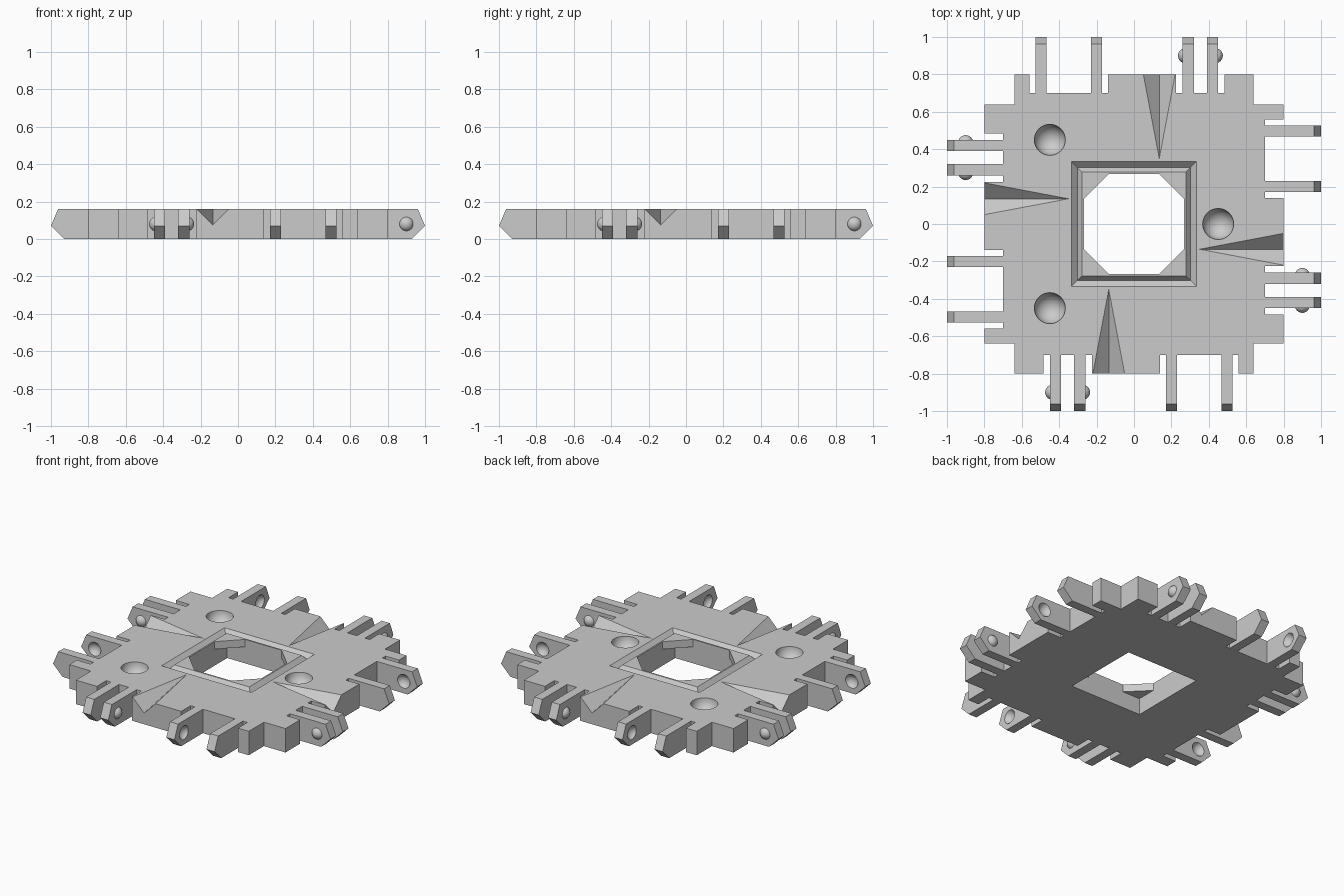
import bpy, bmesh, math
from mathutils import Matrix, Vector

cube = bpy.data.objects.get("Cube")
if cube:
    bpy.data.objects.remove(cube, do_unlink=True)

TOP = 0.16
grey = bpy.data.materials.new("plain grey")
grey.use_nodes = True
colour = (0.6, 0.6, 0.6, 1)
grey.diffuse_color = colour
grey.node_tree.nodes["Principled BSDF"].inputs["Base Color"].default_value = colour


def finish(name, bm):
    bmesh.ops.recalc_face_normals(bm, faces=bm.faces[:])
    mesh = bpy.data.meshes.new(name)
    bm.to_mesh(mesh)
    bm.free()
    mesh.materials.append(grey)
    ob = bpy.data.objects.new(name, mesh)
    bpy.context.collection.objects.link(ob)
    return ob


def prism(name, points, offset):
    """Extrude a flat outline along an offset."""
    bm = bmesh.new()
    face = bm.faces.new([bm.verts.new(p) for p in points])
    moved = bmesh.ops.extrude_face_region(bm, geom=[face])["geom"]
    bmesh.ops.translate(bm, vec=offset, verts=[v for v in moved if isinstance(v, bmesh.types.BMVert)])
    return finish(name, bm)


def ball(name, centre, radius):
    bm = bmesh.new()
    bmesh.ops.create_uvsphere(bm, u_segments=32, v_segments=16, radius=radius,
                              matrix=Matrix.Translation(centre))
    return finish(name, bm)


def activate(ob):
    bpy.ops.object.select_all(action='DESELECT')
    ob.select_set(True)
    bpy.context.view_layer.objects.active = ob


def cut(ob, cutter):
    mod = ob.modifiers.new("cut", 'BOOLEAN')
    mod.object, mod.operation, mod.solver = cutter, 'DIFFERENCE', 'EXACT'
    activate(ob)
    bpy.ops.object.modifier_apply(modifier=mod.name)
    bpy.data.objects.remove(cutter, do_unlink=True)


def smooth(ob):
    activate(ob)
    bpy.ops.object.shade_smooth_by_angle(angle=math.radians(30))


def quarter(i):
    return Matrix.Rotation(i * math.pi / 2, 4, 'Z')


def repeat(ob):
    """Copy a front part to the other three sides."""
    for i in range(1, 4):
        copy = ob.copy()
        copy.matrix_world = quarter(i)
        bpy.context.collection.objects.link(copy)


# Plate outline: one notched side, turned four times
E, N, C = 0.8, 0.7, 0.64
side = [(-C, -C), (-C, -E), (-0.485, -E), (-0.485, -N), (-0.225, -N), (-0.225, -E),
        (0.14, -E), (0.14, -N), (0.56, -N), (0.56, -E), (C, -E)]
outline = [quarter(i) @ Vector((x, y, 0)) for i in range(4) for x, y in side]
plate = prism("plate", outline, (0, 0, TOP))

# Square central opening
H = 0.267
square = [(-1, -1), (1, -1), (1, 1), (-1, 1)]
cut(plate, prism("opening_cutter", [(x * H, y * H, -0.1) for x, y in square], (0, 0, 0.4)))

# V groove around the opening
bm = bmesh.new()
section = [(0.333, TOP), (0.302, 0.129), (0.277, TOP), (0.277, 0.2), (0.333, 0.2)]
rings = [[bm.verts.new((x * r, y * r, z)) for x, y in square] for r, z in section]
for a, b in zip(rings, rings[1:] + rings[:1]):
    for i in range(4):
        j = (i + 1) % 4
        bm.faces.new((a[i], a[j], b[j], b[i]))
cut(plate, finish("groove_cutter", bm))

# Tapered V channel on each side, deepest at the rim
for i in range(4):
    bm = bmesh.new()
    apex = Vector((-0.135, -0.35, TOP))
    rim = [Vector(p) for p in [(-0.22, -E, TOP), (-0.05, -E, TOP), (-0.135, -E, 0.075)]]
    far = [apex + (p - apex) * 1.2 for p in rim]
    lift = Vector((0, 0, 0.05))
    pts = [apex, apex + lift] + far + [far[0] + lift, far[1] + lift]
    verts = [bm.verts.new(quarter(i) @ p) for p in pts]
    bmesh.ops.convex_hull(bm, input=verts)
    cut(plate, finish("channel_cutter", bm))

# Round sockets in the top
for x, y in [(-0.45, 0.45), (-0.45, -0.45), (0.45, 0)]:
    cut(plate, ball("socket_cutter", (x, y, TOP), 0.083))
smooth(plate)

# Triangular ledges in the corners of the opening
ledge = prism("corner_ledge", [(-H, -H, 0.11), (-0.135, -H, 0.11), (-H, -0.135, 0.11)], (0, 0, TOP - 0.11))
repeat(ledge)

# Hinge arms: a close pair with pegs outside, a wide pair with dimples inside
arm_side = [(-N, 0), (-0.93, 0), (-1, 0.07), (-0.962, TOP), (-N, TOP)]
W = 0.06
for name, x, peg, dimple in [("peg_arm_right", -0.45, -1, 0), ("peg_arm_left", -0.32, 1, 0),
                             ("dimple_arm_right", 0.17, 0, 1), ("dimple_arm_left", 0.467, 0, -1)]:
    arm = prism(name, [(x, y, z) for y, z in arm_side], (W, 0, 0))
    middle = x + W / 2
    if peg:
        knob = ball(name + "_peg", (middle + peg * (W / 2 - 0.015), -0.9, 0.08), 0.04)
        smooth(knob)
        repeat(knob)
    else:
        cut(arm, ball("dimple_cutter", (middle + dimple * (W / 2 + 0.02), -0.9, 0.08), 0.05))
        smooth(arm)
    repeat(arm)
